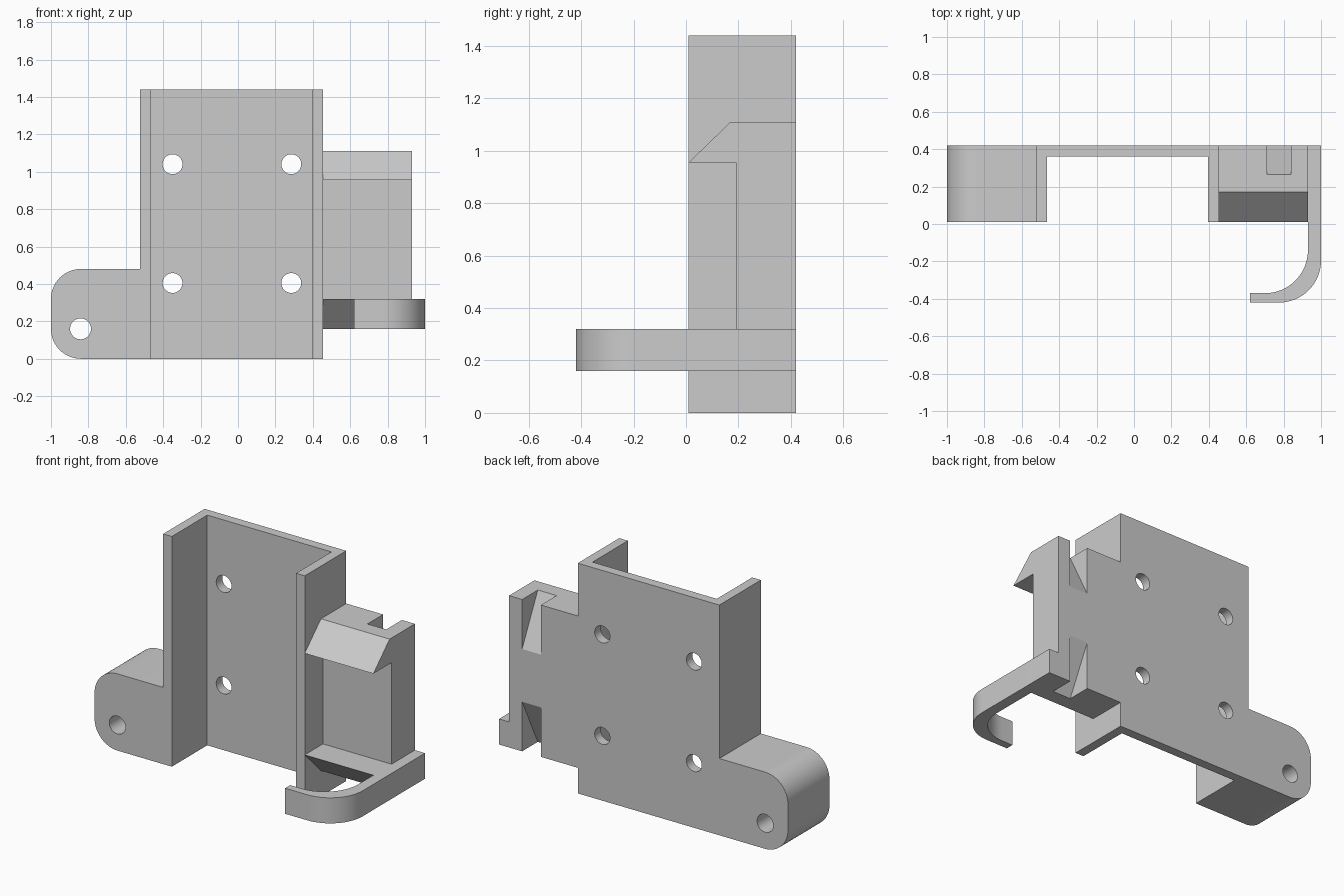
import bpy, bmesh, math
from mathutils import Vector

if "Cube" in bpy.data.objects:
    bpy.data.objects.remove(bpy.data.objects["Cube"])

grey = bpy.data.materials.new("light grey")
grey.diffuse_color = (0.6, 0.6, 0.6, 1)
grey.use_nodes = True
grey.node_tree.nodes["Principled BSDF"].inputs["Base Color"].default_value = grey.diffuse_color


def prism(name, pts, lo, hi, axis):
    """Extrude a 2D profile along one axis; the profile uses the other two in order."""
    def place(p, d):
        co = list(p)
        co.insert("xyz".index(axis), d)
        return Vector(co)
    bm = bmesh.new()
    face = bm.faces.new([bm.verts.new(place(p, lo)) for p in pts])
    ext = bmesh.ops.extrude_face_region(bm, geom=[face])
    moved = [g for g in ext["geom"] if isinstance(g, bmesh.types.BMVert)]
    bmesh.ops.translate(bm, verts=moved, vec=place((0, 0), hi - lo))
    bmesh.ops.recalc_face_normals(bm, faces=bm.faces)
    mesh = bpy.data.meshes.new(name)
    bm.to_mesh(mesh)
    bm.free()
    mesh.materials.append(grey)
    ob = bpy.data.objects.new(name, mesh)
    bpy.context.collection.objects.link(ob)
    return ob


def arc(cx, cy, r, a, b, n=16):
    return [(cx + r * math.cos(math.radians(a + (b - a) * i / n)),
             cy + r * math.sin(math.radians(a + (b - a) * i / n))) for i in range(n + 1)]


def combine(target, part, operation):
    mod = target.modifiers.new(operation.lower(), 'BOOLEAN')
    mod.object, mod.operation, mod.solver = part, operation, 'EXACT'
    part.hide_render = True
    bpy.context.view_layer.objects.active = target
    bpy.ops.object.modifier_apply(modifier=mod.name)
    bpy.data.objects.remove(part)


FRONT, BACK = 0.01, 0.42

# U-shaped channel
bracket = prism("bracket", [(-0.525, FRONT), (-0.465, FRONT), (-0.465, 0.36), (0.395, 0.36),
                            (0.395, FRONT), (0.455, FRONT), (0.455, BACK), (-0.525, BACK)],
                0, 1.44, "z")

# rounded mounting ear
ear = prism("mounting_ear", [(-0.5, 0), (-0.5, 0.48)] + arc(-0.84, 0.32, 0.16, 90, 180)
            + arc(-0.84, 0.16, 0.16, 180, 270), FRONT, BACK, "y")
combine(bracket, ear, 'UNION')

# side block with sloped lips above and below a recess
block = prism("side_block", [(BACK, 0.16), (BACK, 1.11), (0.17, 1.11), (FRONT, 0.955), (0.19, 0.955),
                             (0.19, 0.32), (FRONT, 0.32), (0.17, 0.16)], 0.43, 0.93, "x")
combine(bracket, block, 'UNION')

# curved hook arm
hook = prism("hook_arm", [(0.9, BACK), (1, BACK)] + arc(0.775, -0.195, 0.225, 0, -90)
             + [(0.62, -0.42), (0.62, -0.37)] + arc(0.70, -0.14, 0.23, -90, 0)
             + [(0.93, 0.25), (0.9, 0.25)], 0.16, 0.32, "z")
combine(bracket, hook, 'UNION')

# tapered slots at the back of the block, mirrored top and bottom
MID = 0.635
for s in (1, -1):
    slot = prism("slot_cutter", [(0.44, MID + s * 0.125), (0.24, MID + s * 0.525),
                                 (0.44, MID + s * 0.525)], 0.71, 0.84, "x")
    combine(bracket, slot, 'DIFFERENCE')

# screw holes
holes = [(x, z, 0.053) for x in (-0.35, 0.285) for z in (0.405, 1.04)] + [(-0.842, 0.16, 0.056)]
for x, z, r in holes:
    cutter = prism("hole_cutter", arc(x, z, r, 0, 360, 40)[:-1], -0.1, 0.5, "y")
    combine(bracket, cutter, 'DIFFERENCE')

# smooth rounded faces, crisp edges
bpy.ops.object.select_all(action='DESELECT')
bracket.select_set(True)
bpy.context.view_layer.objects.active = bracket
bpy.ops.object.shade_smooth_by_angle(angle=math.radians(20))
